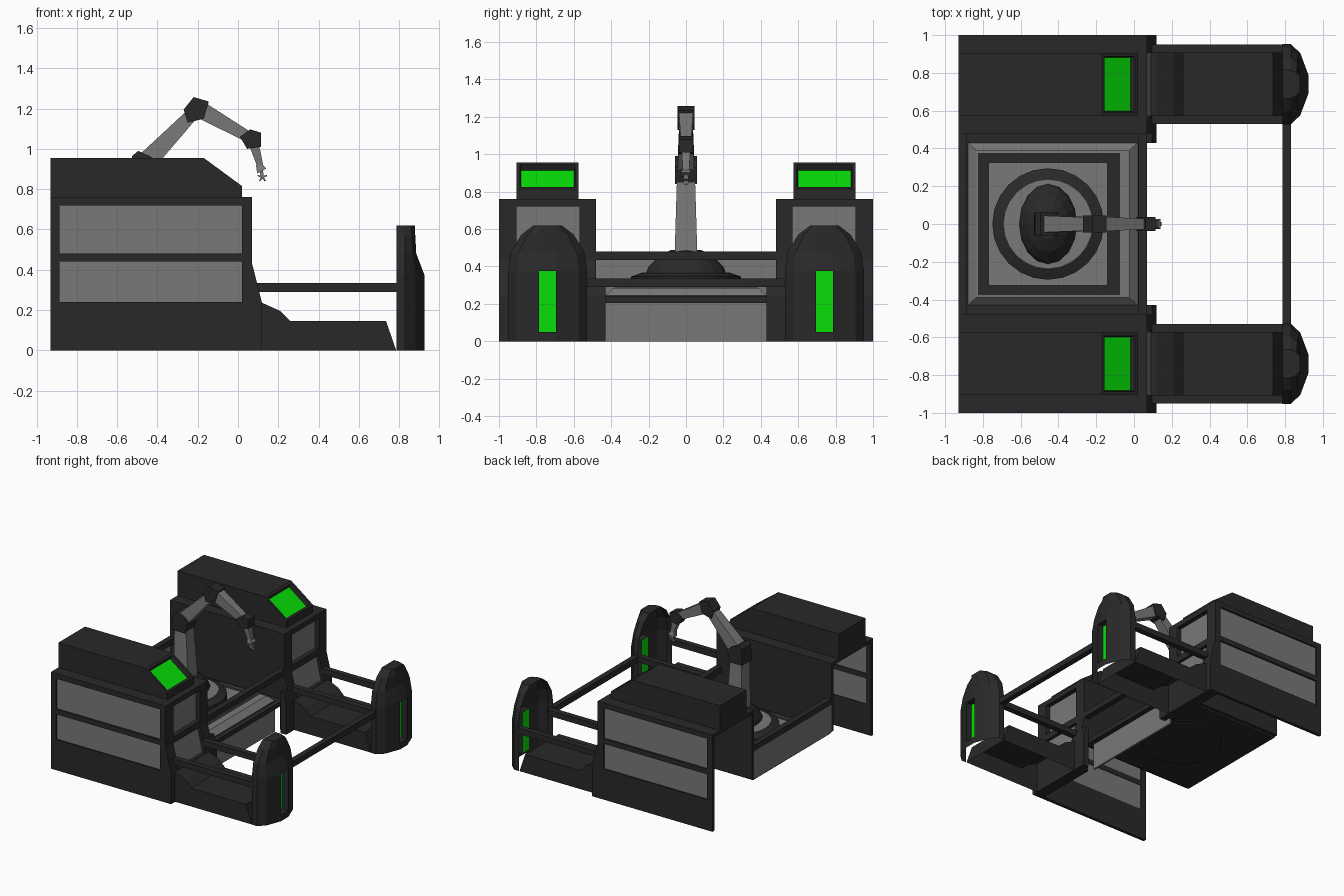
import bpy, bmesh, math
from mathutils import Vector

if "Cube" in bpy.data.objects:
    bpy.data.objects.remove(bpy.data.objects["Cube"])


def material(name, rgb):
    m = bpy.data.materials.new(name)
    m.diffuse_color = (*rgb, 1)
    m.use_nodes = True
    m.node_tree.nodes["Principled BSDF"].inputs["Base Color"].default_value = m.diffuse_color
    return m


DARK = material("charcoal", (0.022, 0.022, 0.022))
GREY = material("mid_grey", (0.19, 0.19, 0.19))
GREEN = material("screen_green", (0.002, 0.74, 0.002))


def finish(name, bm, *mats):
    bmesh.ops.recalc_face_normals(bm, faces=bm.faces[:])
    me = bpy.data.meshes.new(name)
    bm.to_mesh(me)
    bm.free()
    for m in mats:
        me.materials.append(m)
    ob = bpy.data.objects.new(name, me)
    bpy.context.collection.objects.link(ob)
    return ob


def loft(name, rings, *mats, open_bottom=False):
    """Skin a stack of equal-length rings and cap both ends."""
    bm = bmesh.new()
    vs = [[bm.verts.new(p) for p in r] for r in rings]
    n = len(vs[0])
    for k, (a, b) in enumerate(zip(vs, vs[1:])):
        for i in range(n):
            f = bm.faces.new((a[i], a[(i + 1) % n], b[(i + 1) % n], b[i]))
            f.material_index = k if len(mats) > 1 else 0
    bm.faces.new(vs[0])
    bm.faces.new(vs[-1]).material_index = len(mats) - 1
    if open_bottom:
        low = [f for f in bm.faces if all(v.co.z < .001 for v in f.verts)]
        bmesh.ops.delete(bm, geom=low, context='FACES_ONLY')
    return finish(name, bm, *mats)


def prism(name, profile, y, mat, **kw):
    """Extrude an x-z profile along y."""
    return loft(name, [[(x, yy, z) for x, z in profile] for yy in y], mat, **kw)


def box(name, x, y, z, mat):
    return prism(name, [(x[0], z[0]), (x[1], z[0]), (x[1], z[1]), (x[0], z[1])], y, mat)


def rect(x0, x1, h, z):
    return [(x0, -h, z), (x1, -h, z), (x1, h, z), (x0, h, z)]


def link(name, a, b, wa, wb, ha, hb, mat):
    """Tapered bar in the x-z plane; w is half thickness, h half depth in y."""
    a, b = Vector((a[0], 0, a[1])), Vector((b[0], 0, b[1]))
    d = (b - a).normalized()
    side, y = Vector((-d.z, 0, d.x)), Vector((0, 1, 0))
    return loft(name, [[p + side * w * i + y * h * j for i, j in ((-1, -1), (1, -1), (1, 1), (-1, 1))]
                       for p, w, h in ((a, wa, ha), (b, wb, hb))], mat)


def disc(name, x, levels, mat, n=24, sx=1.0):
    return loft(name, [[(x + r * sx * math.cos(2 * math.pi * i / n), r * math.sin(2 * math.pi * i / n), z)
                        for i in range(n)] for r, z in levels], mat)


FRONT = [(.03, 0), (.118, 0), (.118, .24), (.07, .43), (.07, .76), (.03, .76)]

for s, side in ((1, "left"), (-1, "right")):
    def Y(a, b):
        return s * a, s * b

    # Outer wall as a frame around two sunken grey panels
    for k, z in enumerate(((0, .24), (.44, .48), (.72, .76))):
        box(f"{side}_wall_band_{k}", (-.93, .04), Y(.975, 1), z, DARK)
    box(side + "_wall_rear_post", (-.93, -.885), Y(.975, 1), (.24, .72), DARK)
    box(side + "_wall_front_post", (.02, .04), Y(.975, 1), (.24, .72), DARK)
    for k, z in enumerate(((.24, .44), (.48, .72))):
        box(f"{side}_side_panel_{k}", (-.885, .02), Y(.98, .987), z, GREY)

    # Rest of the cabinet shell, open at the back and underneath
    box(side + "_inner_wall", (-.93, .07), Y(.48, .505), (.22, .76), DARK)
    box(side + "_cabinet_top", (-.93, .07), Y(.48, 1), (.735, .76), DARK)
    for k, y in enumerate(((.48, .57), (.905, 1))):
        prism(f"{side}_front_post_{k}", FRONT, Y(*y), DARK)
    box(side + "_front_base", (.03, .118), Y(.57, .905), (0, .24), DARK)
    box(side + "_front_sill", (.03, .07), Y(.57, .905), (.43, .48), DARK)
    box(side + "_front_header", (.03, .07), Y(.57, .905), (.72, .76), DARK)
    box(side + "_front_panel", (.025, .035), Y(.57, .905), (.47, .73), GREY)
    prism(side + "_front_slope_panel", [(.08, .235), (.09, .235), (.045, .435), (.035, .435)],
          Y(.57, .905), GREY)
    prism(side + "_front_foot", [(.07, 0), (.118, 0), (.118, .24), (.095, .33), (.07, .33)],
          Y(.43, .53), DARK)

    # Control console with a sunken sloping screen
    console = bmesh.new()
    prof = [(-.93, .755), (.02, .755), (.02, .815), (-.17, .955), (-.93, .955)]
    a, b = [[console.verts.new((x, s * y, z)) for x, z in prof] for y in (.575, .905)]
    console.faces.new(a)
    console.faces.new(b)
    faces = [console.faces.new((a[i], a[(i + 1) % 5], b[(i + 1) % 5], b[i])) for i in range(5)]
    bmesh.ops.recalc_face_normals(console, faces=console.faces[:])
    slope = faces[2]
    bmesh.ops.inset_region(console, faces=[slope], thickness=.025)
    bmesh.ops.inset_region(console, faces=[slope], thickness=.008, depth=-.035)
    slope.material_index = 1
    finish(side + "_console", console, DARK, GREEN)

    # Low hollow fender and the rails above it
    prism(side + "_fender", [(.11, 0), (.785, 0), (.735, .145), (.26, .145), (.21, .195), (.11, .24)],
          Y(.53, .95), DARK, open_bottom=True)
    for k, y in enumerate(((.53, .575), (.905, .95))):
        box(f"{side}_rail_{k}", (.08, .80), Y(*y), (.29, .335), DARK)

    # Rounded end pillar: a shell open to the rear, with a sunken light strip
    pillar = bmesh.new()
    rows = []
    for z, w, mid, nose in ((0, .212, .88, .925), (.05, .212, .88, .925), (.375, .212, .88, .925),
                            (.48, .195, .87, .885), (.57, .14, .865, .88), (.62, .075, .86, .878)):
        half = [(.787, w), (.83, w), (mid, w * .78), (nose, .045)]
        pts = [(x, y) for x, y in half] + [(x, -y) for x, y in reversed(half)]
        rows.append([pillar.verts.new((x, s * .74 + y, z)) for x, y in pts])
    for k, (a, b) in enumerate(zip(rows, rows[1:])):
        for i in range(7):
            f = pillar.faces.new((a[i], a[i + 1], b[i + 1], b[i]))
            if k == 1 and i == 3:
                strip = f
    pillar.faces.new(rows[-1])
    strip = bmesh.ops.extrude_discrete_faces(pillar, faces=[strip])["faces"][0]
    bmesh.ops.translate(pillar, verts=strip.verts[:], vec=(-.05, 0, 0))
    strip.material_index = 1
    finish(side + "_pillar", pillar, DARK, GREEN)

# Cross beams
box("pillar_beam", (.787, .83), (-.54, .54), (.29, .335), DARK)
box("front_beam", (.025, .07), (-.49, .49), (.435, .48), DARK)
box("rear_beam", (-.93, -.885), (-.49, .49), (.435, .48), DARK)

# Platform: dark tray with grey rear panel and front skirt, sloping rim and stepped deck
box("rear_panel", (-.93, -.922), (-.48, .48), (.215, .435), GREY)
box("front_skirt", (.005, .02), (-.43, .43), (0, .205), GREY)
box("tray", (-.92, .06), (-.48, .48), (.205, .24), DARK)
loft("platform_deck", [rect(-.88, .02, .43, .235), rect(-.88, .02, .43, .245), rect(-.835, -.025, .39, .285),
                       rect(-.825, -.075, .375, .287)], DARK, GREY, GREY, DARK)
box("inner_deck", (-.77, -.14), (-.325, .325), (.28, .295), GREY)
disc("underside_ring", -.455, [(.29, .195), (.29, .21)], DARK)

# Turntable
disc("turntable_ring", -.455, [(.295, .29), (.295, .345), (.24, .365)], DARK)
disc("turntable_plate", -.455, [(.235, .36), (.235, .369)], GREY)
disc("turntable_dome", -.455, [(.215, .36), (.20, .40), (.15, .45), (.08, .488)], DARK, 16, .72)

# Robot arm
link("arm_column", (-.455, .42), (-.47, .88), .065, .05, .062, .048, GREY)
prism("shoulder_joint", [(-.53, .84), (-.42, .84), (-.40, .93), (-.43, .96), (-.495, .99), (-.525, .965)],
      (-.06, .06), DARK)
link("upper_arm", (-.46, .93), (-.22, 1.18), .05, .03, .045, .035, GREY)
prism("elbow_joint", [(-.25, 1.13), (-.17, 1.15), (-.145, 1.235), (-.22, 1.257), (-.27, 1.195)],
      (-.045, .045), DARK)
link("forearm", (-.18, 1.19), (.06, 1.055), .042, .026, .038, .028, GREY)
prism("wrist_joint", [(.045, 1.0), (.115, 1.01), (.115, 1.08), (.06, 1.097), (.01, 1.06)],
      (-.038, .038), DARK)
link("hand_link", (.08, 1.02), (.115, .90), .024, .014, .024, .016, GREY)
link("hand_collar", (.10, .925), (.118, .89), .012, .026, .015, .026, GREY)
for k in range(5):
    t = math.radians(18 + 72 * k)
    link(f"gripper_finger_{k}", (.121, .86), (.121 + .025 * math.cos(t), .86 + .025 * math.sin(t)),
         .005, .003, .018, .01, GREY)
link("gripper_stem", (.114, .90), (.121, .86), .008, .008, .008, .008, GREY)
